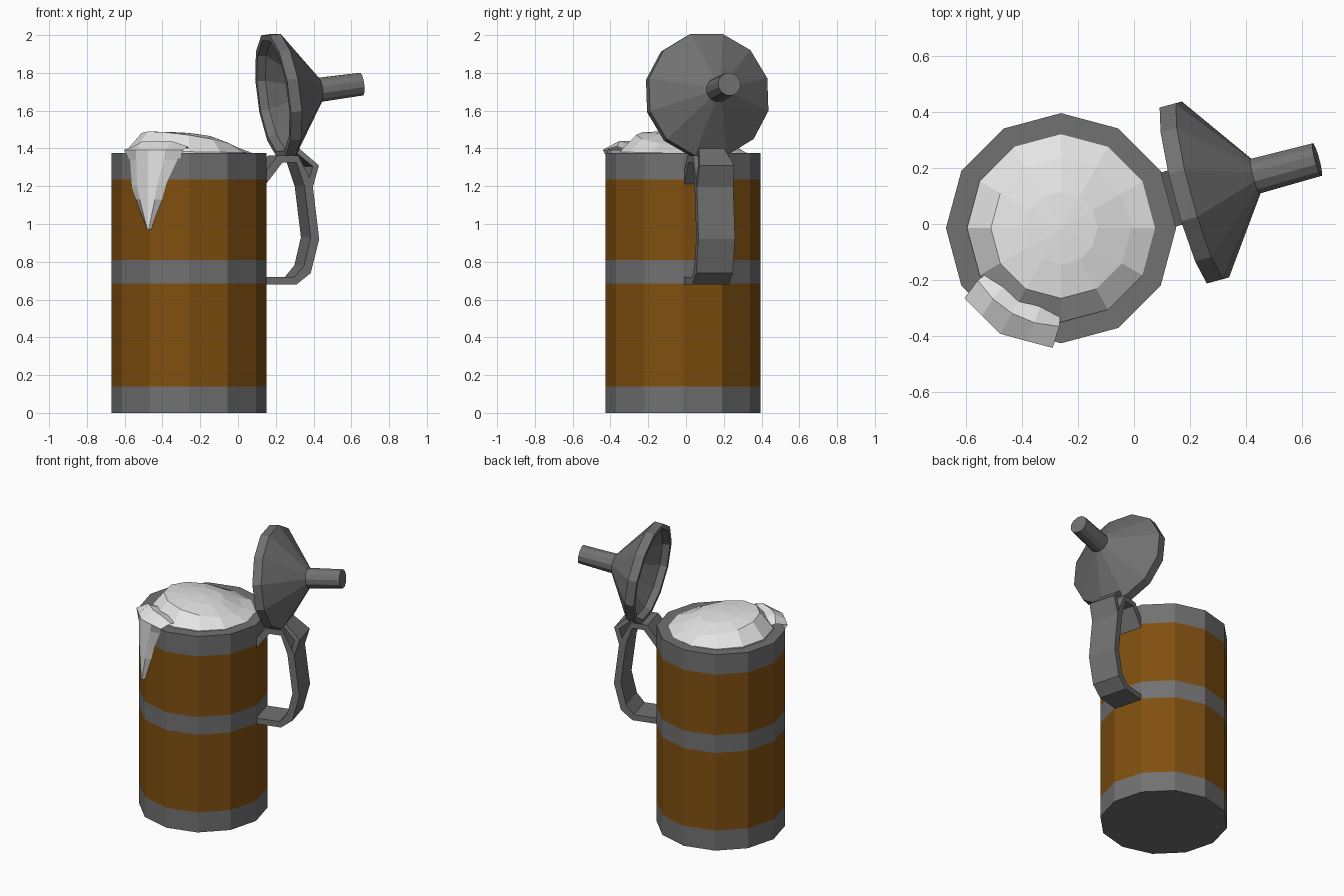
import bpy, bmesh, math
from mathutils import Vector, Matrix

if "Cube" in bpy.data.objects:
    bpy.data.objects.remove(bpy.data.objects["Cube"])

CX, CY = -0.26, -0.015          # mug axis
TURN = math.radians(15)         # direction of handle and lid


def material(name, rgb):
    m = bpy.data.materials.new(name)
    m.diffuse_color = (*rgb, 1)
    m.use_nodes = True
    m.node_tree.nodes["Principled BSDF"].inputs["Base Color"].default_value = m.diffuse_color
    return m


METAL = material("grey metal", (0.165, 0.165, 0.165))
WOOD = material("brown wood", (0.215, 0.078, 0.005))
FOAM = material("white foam", (0.78, 0.78, 0.78))


def finish(bm, name, mats):
    bmesh.ops.remove_doubles(bm, verts=bm.verts, dist=1e-5)
    bmesh.ops.recalc_face_normals(bm, faces=bm.faces)
    me = bpy.data.meshes.new(name)
    bm.to_mesh(me)
    bm.free()
    for m in mats:
        me.materials.append(m)
    ob = bpy.data.objects.new(name, me)
    bpy.context.collection.objects.link(ob)
    return ob


def bridge(bm, rows, closed):
    """Join rows of points with quads (collapsed points become triangles)."""
    vs = [[bm.verts.new(p) for p in row] for row in rows]
    n = len(rows[0])
    for a, b in zip(vs, vs[1:]):
        for i in range(n if closed else n - 1):
            j = (i + 1) % n
            bm.faces.new((a[i], a[j], b[j], b[i]))
    bmesh.ops.remove_doubles(bm, verts=bm.verts, dist=1e-5)


def lathe(name, profile, mats, start=0.0, matrix=Matrix(), sides=12):
    bm = bmesh.new()
    ang = [start + 2 * math.pi * i / sides for i in range(sides)]
    bridge(bm, [[matrix @ Vector((r * math.cos(a), r * math.sin(a), z)) for a in ang]
                for r, z in profile], True)
    return finish(bm, name, mats)


# Mug body: flush wood and metal bands, coloured by height
body = lathe("mug_body", [(0, 0), (.41, 0), (.41, .14), (.41, .685), (.41, .81), (.41, 1.235),
                          (.41, 1.375), (.33, 1.375), (.33, 1.3), (0, 1.3)],
             [METAL, WOOD], matrix=Matrix.Translation((CX, CY, 0)))
for f in body.data.polygons:
    z = f.center.z
    f.material_index = int(abs(f.normal.z) < .5 and (.14 < z < .685 or .81 < z < 1.235))

# Foam: lopsided dome, higher at front left
bm = bmesh.new()
rows = []
for r, z, lean in ((.335, 1.36, 0), (.335, 1.38, .005), (.25, 1.445, .045), (.13, 1.472, .015), (0, 1.482, 0)):
    row = []
    for i in range(12):
        a = math.radians(30 * i)
        row.append((CX + r * math.cos(a), CY + r * math.sin(a),
                    z + lean * math.cos(a - math.radians(215))))
    rows.append(row)
bridge(bm, rows, True)
finish(bm, "foam_top", [FOAM])


# Foam spill: over the rim and down the two faces beside the 240 degree corner
def wall(deg):
    return .41 * math.cos(TURN) / math.cos(math.radians(deg % 30 - 15))


bm = bmesh.new()
rows = []
# height, start angle, end angle, fixed radius (None = follow the wall)
for z, a0, a1, rad in ((1.42, 211, 270, .29), (1.44, 212, 269, .35), (1.392, 216, 266, None),
                       (1.34, 217, 263, None), (1.2, 219, 253, None), (1.13, 224, 250, None),
                       (.97, 239, 241, None)):
    row = []
    for k, deg in enumerate((a0, (a0 + 240) / 2, 240, (a1 + 240) / 2, a1)):
        edge = k in (0, 4)
        r = rad or wall(deg) + (-.004 if edge and z < 1.37 else .024)
        a = math.radians(deg)
        row.append((CX + r * math.cos(a), CY + r * math.sin(a),
                    z - (.03 if edge and z > 1.4 else 0)))
    rows.append(row)
rows.append([(CX + .39 * math.cos(math.radians(240)),
              CY + .39 * math.sin(math.radians(240)), .97)] * 5)
bridge(bm, rows, False)
finish(bm, "foam_spill", [FOAM])


# Handle parts: strips of rectangular sections in the turned plane
def strip(name, sections):
    """Each section: outer (x, z), inner (x, z), half width."""
    bm = bmesh.new()
    rows = []
    for (xo, zo), (xi, zi), h in sections:
        row = []
        for x, z, w in ((xo, zo, -h), (xo, zo, h), (xi, zi, h), (xi, zi, -h)):
            r = (x + .234) / math.cos(TURN)
            row.append((CX + r * math.cos(TURN) - w * math.sin(TURN),
                        CY + r * math.sin(TURN) + w * math.cos(TURN), z))
        rows.append(row)
    bridge(bm, rows, True)
    bmesh.ops.holes_fill(bm, edges=[e for e in bm.edges if e.is_boundary], sides=4)
    finish(bm, name, [METAL])


strip("handle", [(o, i, .1) for o, i in (
    ((.14, 1.27), (.14, 1.2)), ((.21, 1.362), (.235, 1.325)), ((.32, 1.362), (.31, 1.325)),
    ((.395, 1.21), (.352, 1.2)), ((.43, .92), (.385, .93)), ((.385, .74), (.35, .78)),
    ((.31, .68), (.3, .72)), ((.14, .68), (.14, .72)))])
strip("thumb_lever", [((.315, 1.415), (.295, 1.395), .065),
                      ((.43, 1.31), (.398, 1.305), .095),
                      ((.395, 1.19), (.365, 1.2), .099)])

# Open lid: hollow cone with a knob, leaning back on the hinge
tilt = math.radians(7.5)
axis = Vector((math.cos(TURN) * math.cos(tilt), math.sin(TURN) * math.cos(tilt), math.sin(tilt)))
side = Vector((-math.sin(TURN), math.cos(TURN), 0))
up = axis.cross(side)
place = Matrix((side, -up, axis)).transposed().to_4x4()
place.translation = (CX + .462 * math.cos(TURN), CY + .462 * math.sin(TURN), 1.677)
lathe("lid", [(0, .22), (.05, .22), (.295, .045), (.305, 0), (.336, 0), (.336, .06),
              (.066, .257), (.062, .487), (0, .487)], [METAL], start=TURN, matrix=place)
